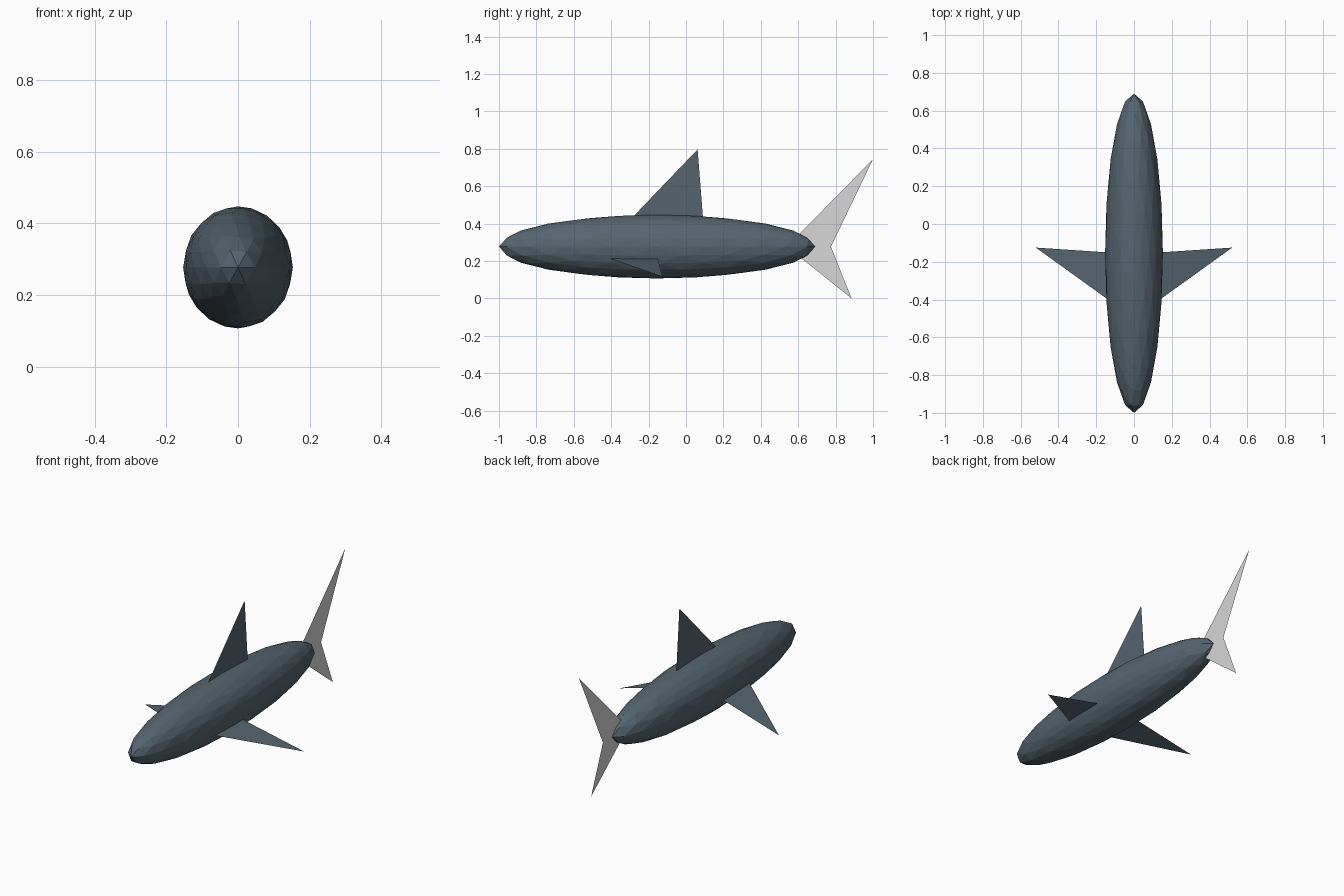
import bpy, bmesh
from mathutils import Matrix

if "Cube" in bpy.data.objects:
    bpy.data.objects.remove(bpy.data.objects["Cube"])


def material(name, rgb):
    m = bpy.data.materials.new(name)
    m.diffuse_color = (*rgb, 1.0)
    m.use_nodes = True
    m.node_tree.nodes["Principled BSDF"].inputs["Base Color"].default_value = m.diffuse_color
    return m


SLATE = material("slate_blue", (0.091, 0.130, 0.159))
GREY = material("light_grey", (0.68, 0.68, 0.68))


def add_object(name, bm, mat):
    mesh = bpy.data.meshes.new(name)
    bm.to_mesh(mesh)
    bm.free()
    mesh.materials.append(mat)
    ob = bpy.data.objects.new(name, mesh)
    bpy.context.collection.objects.link(ob)
    return ob


def fin(name, faces, mat):
    """Paper-thin fin made from one or more triangles."""
    bm = bmesh.new()
    for pts in faces:
        bm.faces.new([bm.verts.new(p) for p in pts])
    bmesh.ops.remove_doubles(bm, verts=bm.verts, dist=0.0001)
    return add_object(name, bm, mat)


# Body: stretched low-poly ball, flat faces
bm = bmesh.new()
bmesh.ops.create_icosphere(
    bm, subdivisions=3, radius=1.0,
    matrix=Matrix.Translation((0, -0.155, 0.277)) @ Matrix.Diagonal((0.153, 0.845, 0.17, 1)))
add_object("body", bm, SLATE)

# Back fin, root sunk into the body
fin("dorsal_fin", [[(0, -0.328, 0.39), (0, 0.094, 0.39), (0, 0.062, 0.797)]], SLATE)

# Side fins, drooping outwards
for side, label in ((1, "left"), (-1, "right")):
    fin(label + "_side_fin", [[(side * 0.10, -0.427, 0.221),
                               (side * 0.10, -0.153, 0.221),
                               (side * 0.52, -0.125, 0.115)]], SLATE)

# Tail: two swept lobes meeting at a notch
root, notch = (0, 0.54, 0.277), (0, 0.775, 0.277)
fin("tail_fin", [[root, notch, (0, 1.0, 0.745)],
                 [notch, root, (0, 0.885, 0.0)]], GREY)
